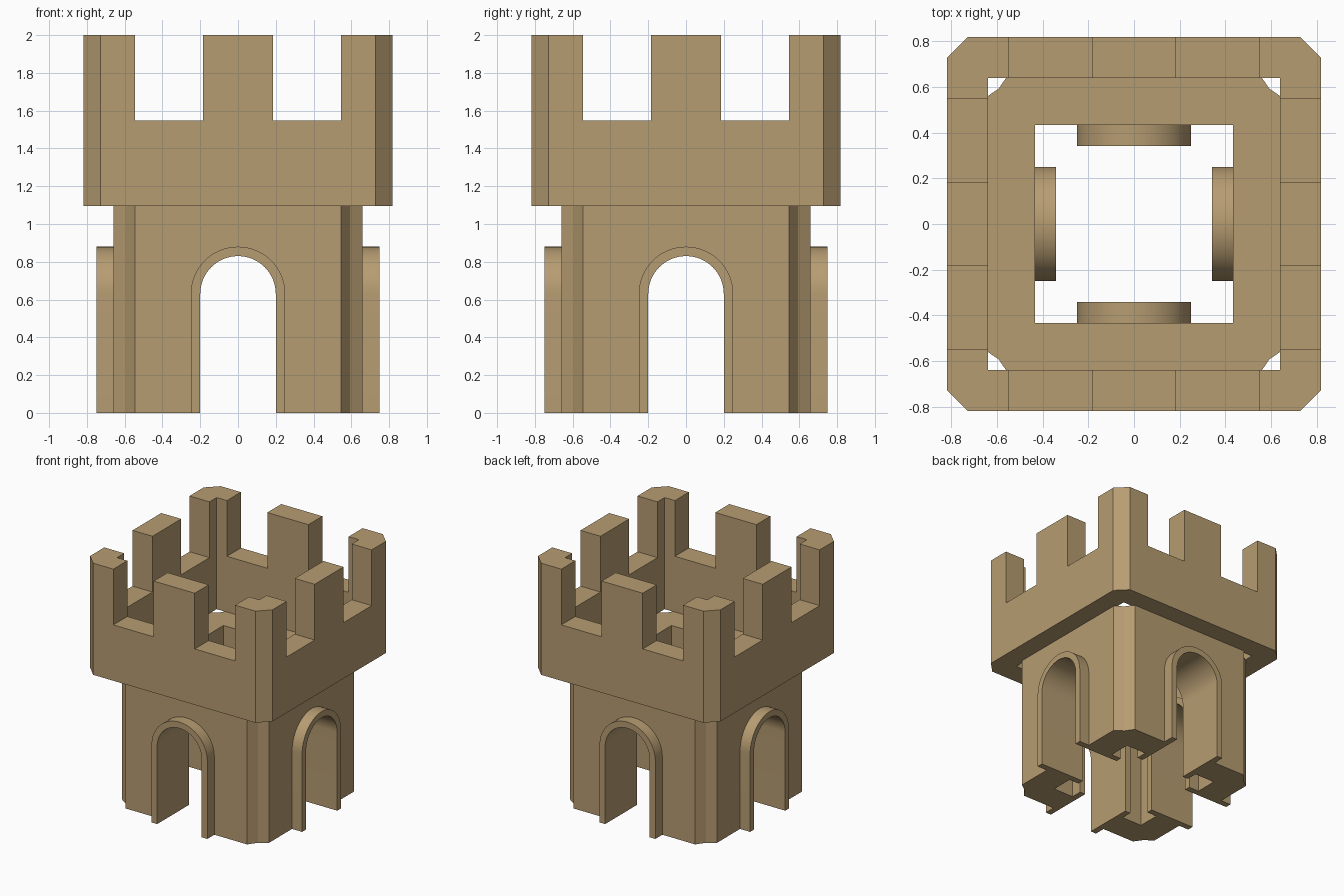
import bpy, bmesh, math
from mathutils import Matrix

if "Cube" in bpy.data.objects:
    bpy.data.objects.remove(bpy.data.objects["Cube"])

stone = bpy.data.materials.new("tan stone")
stone.diffuse_color = (0.47, 0.335, 0.168, 1)
stone.use_nodes = True
stone.node_tree.nodes["Principled BSDF"].inputs["Base Color"].default_value = stone.diffuse_color


def prism(name, pts, lo, hi, upright=False, turn=0):
    """Extrude a 2D outline; upright outlines are (x, z) and run along y."""
    bm = bmesh.new()
    at = (lambda p, h: (p[0], h, p[1])) if upright else (lambda p, h: (p[0], p[1], h))
    a = [bm.verts.new(at(p, lo)) for p in pts]
    b = [bm.verts.new(at(p, hi)) for p in pts]
    bm.faces.new(a)
    bm.faces.new(b)
    for i in range(len(pts)):
        j = (i + 1) % len(pts)
        bm.faces.new((a[i], a[j], b[j], b[i]))
    bmesh.ops.rotate(bm, verts=bm.verts, matrix=Matrix.Rotation(turn, 3, 'Z'))
    bmesh.ops.recalc_face_normals(bm, faces=bm.faces)
    me = bpy.data.meshes.new(name)
    bm.to_mesh(me)
    bm.free()
    me.materials.append(stone)
    ob = bpy.data.objects.new(name, me)
    bpy.context.collection.objects.link(ob)
    return ob


def rect(x0, x1, y0, y1):
    return [(x0, y0), (x1, y0), (x1, y1), (x0, y1)]


def four_corners(corner):
    """Repeat one corner's points around the z axis."""
    out = []
    for k in range(4):
        for x, y in corner:
            for _ in range(k):
                x, y = -y, x
            out.append((x, y))
    return out


def arc(r, spring, n=32):
    return [(r * math.cos(math.pi * i / n), spring + r * math.sin(math.pi * i / n))
            for i in range(n + 1)]


def cut(ob, cutters):
    for c in cutters:
        c.hide_render = True
        m = ob.modifiers.new("cut", 'BOOLEAN')
        m.operation = 'DIFFERENCE'
        m.solver = 'EXACT'
        m.object = c
    bpy.context.view_layer.update()
    dg = bpy.context.evaluated_depsgraph_get()
    me = bpy.data.meshes.new_from_object(ob.evaluated_get(dg))
    ob.modifiers.clear()
    ob.data = me
    for c in cutters:
        bpy.data.objects.remove(c)


SPRING = 0.63

# Tower body: creased corners, square shaft, two crossing arched passages
tower = prism("tower_body", four_corners([(0.66, 0.545), (0.592, 0.592), (0.545, 0.66)]), 0, 1.097)
opening = [(0.245, -0.2)] + arc(0.245, SPRING) + [(-0.245, -0.2)]
cut(tower, [prism("shaft_cutter", rect(-0.432, 0.432, -0.432, 0.432), -0.5, 1.5)] +
    [prism("arch_cutter", opening, -1, 1, True, t) for t in (0, math.pi / 2)])

# Arch frames, standing proud inside and outside each wall
frame = ([(0.25, 0)] + arc(0.25, SPRING) + [(-0.25, 0)] +
         [(-0.2, 0)] + arc(0.2, SPRING)[::-1] + [(0.2, 0)])
for side, k in (("front", 0), ("right", 1), ("back", 2), ("left", 3)):
    ob = prism(side + "_arch_frame", frame, -0.75, -0.342, True, k * math.pi / 2)
    bpy.ops.object.select_all(action='DESELECT')
    ob.select_set(True)
    bpy.context.view_layer.objects.active = ob
    bpy.ops.object.shade_smooth_by_angle(angle=math.radians(30))

# Battlement: chamfered ring with two gaps per side
crown = prism("battlement", four_corners([(0.817, 0.727), (0.727, 0.817)]), 1.095, 2.0)
gaps = [prism("gap_cutter", rect(s * 0.365 - 0.181, s * 0.365 + 0.181, -1, 1), 1.548, 2.3, False, t)
        for s in (-1, 1) for t in (0, math.pi / 2)]
cut(crown, [prism("ring_cutter", rect(-0.638, 0.638, -0.638, 0.638), 0.5, 2.5)] + gaps)
